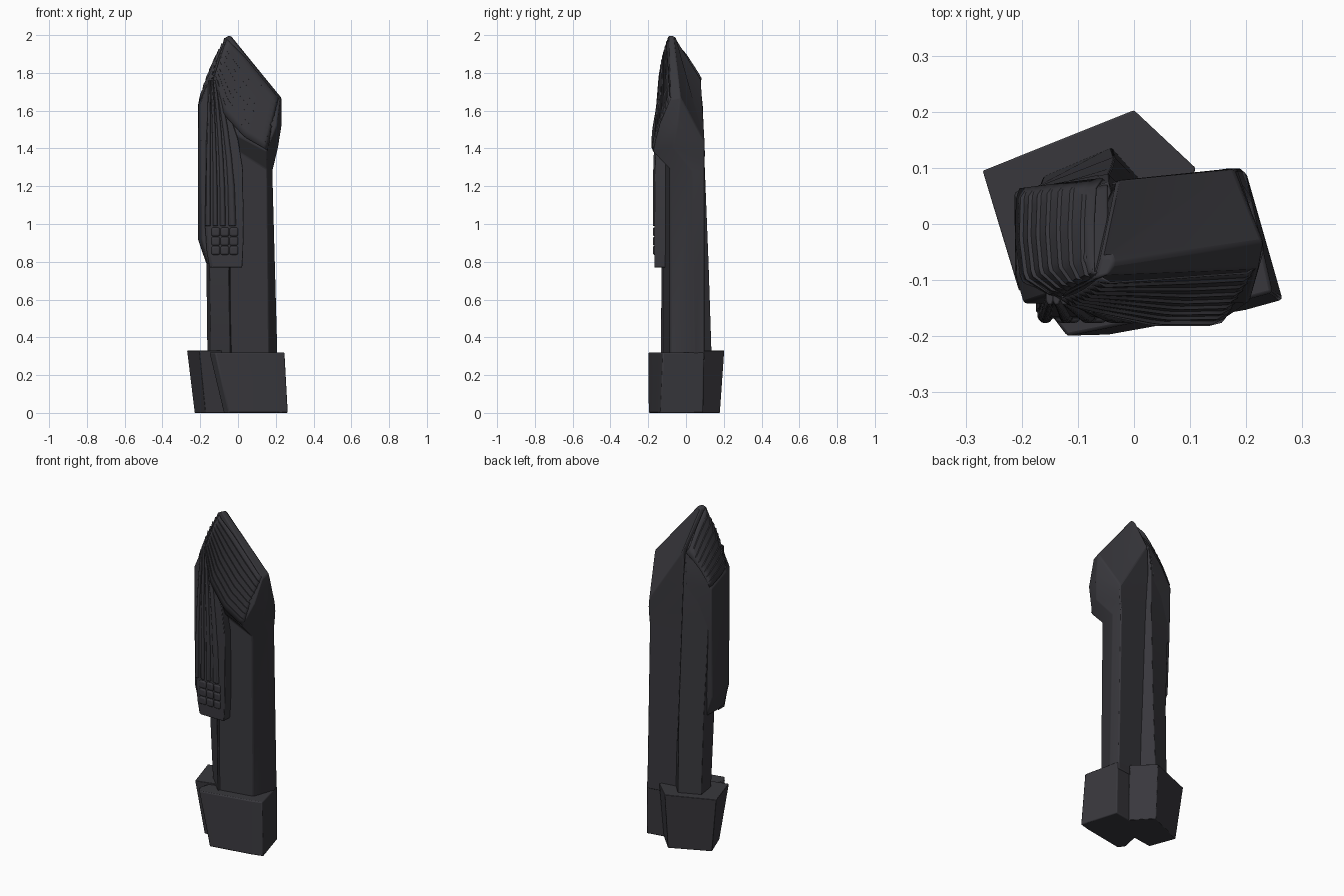
import bpy, bmesh, math
from mathutils import Vector

MAT = bpy.data.materials.new("charcoal_bronze")
MAT.diffuse_color = (0.04, 0.039, 0.046, 1)


def finish(name, bm, bevel=0.0, segments=2):
    bmesh.ops.recalc_face_normals(bm, faces=bm.faces)
    me = bpy.data.meshes.new(name)
    bm.to_mesh(me)
    bm.free()
    ob = bpy.data.objects.new(name, me)
    bpy.context.collection.objects.link(ob)
    me.materials.append(MAT)
    bpy.context.view_layer.objects.active = ob
    ob.select_set(True)
    if bevel:
        m = ob.modifiers.new("soft_edges", 'BEVEL')
        m.width, m.segments, m.limit_method = bevel, segments, 'ANGLE'
        m.angle_limit = 0.45
    bpy.ops.object.shade_smooth_by_angle(angle=0.6)
    ob.select_set(False)
    return ob


def loft(name, rings, bevel=0.006):
    """Skin a closed body through rings of 3D points."""
    bm = bmesh.new()
    vs = [[bm.verts.new(p) for p in r] for r in rings]
    n = len(rings[0])
    for a, b in zip(vs, vs[1:]):
        for i in range(n):
            j = (i + 1) % n
            bm.faces.new((a[i], a[j], b[j], b[i]))
    bm.faces.new(vs[0][::-1])
    bm.faces.new(vs[-1])
    return finish(name, bm, bevel)


def level(z, pts):
    return [(x, y, z) for x, y in pts]


def along(pts, t):
    """Point at parameter t on a polyline."""
    s = t * (len(pts) - 1)
    i = min(int(s), len(pts) - 2)
    return Vector(pts[i]).lerp(Vector(pts[i + 1]), s - i)


def feathers(name, low, high, count, depth, out, bulge=0.0):
    """Overlapping carved layers between two edge lines, sinking in at the ends."""
    bm = bmesh.new()
    out, m = Vector(out).normalized(), 16
    rows = []
    for k in range(count):
        for t, d in ((k / count, 0.0), ((k + 0.97) / count, depth)):
            swell = bulge * math.sin(math.pi * t)
            row = []
            for i in range(m + 1):
                off = d + swell - (0.006 + d if i in (0, m) else 0)
                p = along(low, i / m).lerp(along(high, i / m), t)
                row.append(bm.verts.new(p + out * off))
            rows.append(row)
    for a, b in zip(rows, rows[1:]):
        for i in range(m):
            bm.faces.new((a[i], a[i + 1], b[i + 1], b[i]))
    ob = finish(name, bm)
    s = ob.modifiers.new("thickness", 'SOLIDIFY')
    s.thickness, s.offset = 0.004, 0
    return ob


# two overlapping tilted plinth blocks
loft("right_plinth", [
    level(0, [(-.075, -.16), (-.05, -.198), (.2, -.153), (.265, -.135), (.2, .092), (-.03, .05)]),
    level(.32, [(-.152, -.158), (-.12, -.2), (.18, -.14), (.247, -.122), (.198, .095), (-.08, .06)])],
    0.006)
loft("left_plinth", [
    level(0, [(-.172, -.075), (.06, -.04), (.1, .07), (-.005, .18), (-.23, .078)]),
    level(.33, [(-.205, -.12), (.06, -.05), (.11, .1), (0, .203), (-.27, .095)])], 0.003)

# right forearm rising into the big slanted head
loft("right_shaft_and_head", [
    level(.28, [(-.045, -.125), (.165, -.085), (.21, .045), (.192, .1), (0, .07)]),
    [(-.045, -.12, 1.41), (.155, -.085, 1.29), (.182, .035, 1.28), (.175, .1, 1.28), (-.03, .07, 1.28)],
    [(-.06, -.14, 1.5), (.15, -.178, 1.385), (.213, -.07, 1.41), (.18, .1, 1.33), (-.04, .07, 1.4)],
    [(-.08, -.15, 1.6), (.205, -.14, 1.52), (.232, -.045, 1.53), (.183, .1, 1.38), (-.04, .075, 1.6)],
    [(-.13, -.13, 1.77), (.222, -.08, 1.66), (.23, -.03, 1.67), (.178, .098, 1.44), (-.03, .078, 1.77)],
    [(-.07, -.1, 1.985), (-.05, -.09, 2), (-.035, -.07, 1.995), (-.04, -.055, 1.99),
     (-.06, -.06, 1.985)]])

# left forearm, its back corner narrowing to a point
loft("left_shaft", [
    level(.28, [(-.04, -.135), (.055, .03), (-.04, .137), (-.162, .085), (-.145, -.03)]),
    level(.8, [(-.05, -.13), (.03, .03), (-.035, .12), (-.168, .07), (-.15, -.06)]),
    level(1.3, [(-.05, -.12), (.01, .03), (-.04, .1), (-.19, .06), (-.18, -.1)]),
    level(1.62, [(-.05, -.12), (-.02, .03), (-.045, .09), (-.19, .055), (-.18, -.1)]),
    level(1.76, [(-.06, -.1), (-.035, .03), (-.045, .075), (-.06, .07), (-.07, -.08)])], 0.003)

# flared outer side of the left hand, closing into the head
loft("left_sleeve", [
    level(.79, [(-.16, -.14), (-.168, -.06), (-.165, .03), (-.1, .05), (-.08, -.14)]),
    level(.92, [(-.19, -.142), (-.212, -.09), (-.208, .04), (-.1, .06), (-.08, -.14)]),
    level(1.3, [(-.195, -.142), (-.212, -.09), (-.21, .055), (-.08, .08), (-.08, -.14)]),
    [(-.196, -.142, 1.64), (-.211, -.09, 1.63), (-.213, .058, 1.58), (-.06, .088, 1.6), (-.08, -.14, 1.66)],
    [(-.145, -.125, 1.78), (-.156, -.08, 1.79), (-.148, .06, 1.69), (-.05, .08, 1.71), (-.06, -.11, 1.83)],
    [(-.075, -.1, 1.96), (-.085, -.06, 1.94), (-.07, .06, 1.78), (-.045, .07, 1.77), (-.045, -.09, 1.97)]])

# carved layers on the front and left slopes of the head
feathers("front_feathers",
         [(-.13, -.138, 1.77), (-.075, -.156, 1.58), (.035, -.18, 1.46), (.155, -.18, 1.392)],
         [(-.06, -.1, 1.98), (.04, -.093, 1.88), (.13, -.086, 1.77), (.22, -.08, 1.66)],
         9, 0.006, (-.1, -1, .35), 0.008)
feathers("left_feathers",
         [(-.208, .062, 1.595), (-.21, -.03, 1.63), (-.2, -.1, 1.655), (-.14, -.135, 1.75)],
         [(-.06, .08, 1.775), (-.065, 0, 1.9), (-.065, -.06, 1.965), (-.065, -.09, 1.985)],
         8, 0.007, (-1, -.1, .5), 0.014)

# hanging panel of the front hand
edges = [(.77, -.15, .022), (.85, -.165, .027), (1.0, -.175, .03), (1.3, -.17, .025),
         (1.45, -.168, .0), (1.6, -.162, -.05), (1.76, -.14, -.12)]
panel = []
for z, l, r in edges:
    f = -.168 + .034 * max(0, (z - 1.2) / .56) ** 1.5
    panel.append([(l, f + .012, z), (l + .015, f, z), (r, f, z), (r, -.1, z), (l, -.1, z)])
loft("front_panel", panel)

# long rounded ribs converging upwards, with knuckles at their ends
RIBS = [(-.158, -.15, .014), (-.12, -.138, .014), (-.08, -.124, .016), (-.03, -.112, .021)]
for k, (x0, x1, w) in enumerate(RIBS):
    rings = []
    for z in (.99, 1.2, 1.35, 1.5, 1.63, 1.76):
        t = (z - .99) / .77
        x, h = x0 + (x1 - x0) * t * t, w * (1 - .5 * t)
        f = -.176 + .032 * max(0, (z - 1.2) / .56) ** 1.5
        rings.append([(x - h, f + .009, z), (x - h * .5, f, z), (x + h * .5, f, z),
                      (x + h, f + .009, z), (x + h, -.11, z), (x - h, -.11, z)])
    loft(f"rib_{k + 1}", rings, 0.003)
for i in range(3):
    for k in range(3):
        bm = bmesh.new()
        bmesh.ops.create_cube(bm, size=1)
        bmesh.ops.scale(bm, vec=(.046, .026, .047), verts=bm.verts)
        bmesh.ops.translate(bm, vec=(-.118 + .048 * i, -.163, .86 + .049 * k), verts=bm.verts)
        finish(f"knuckle_{i + 1}_{k + 1}", bm, 0.01, 3)
